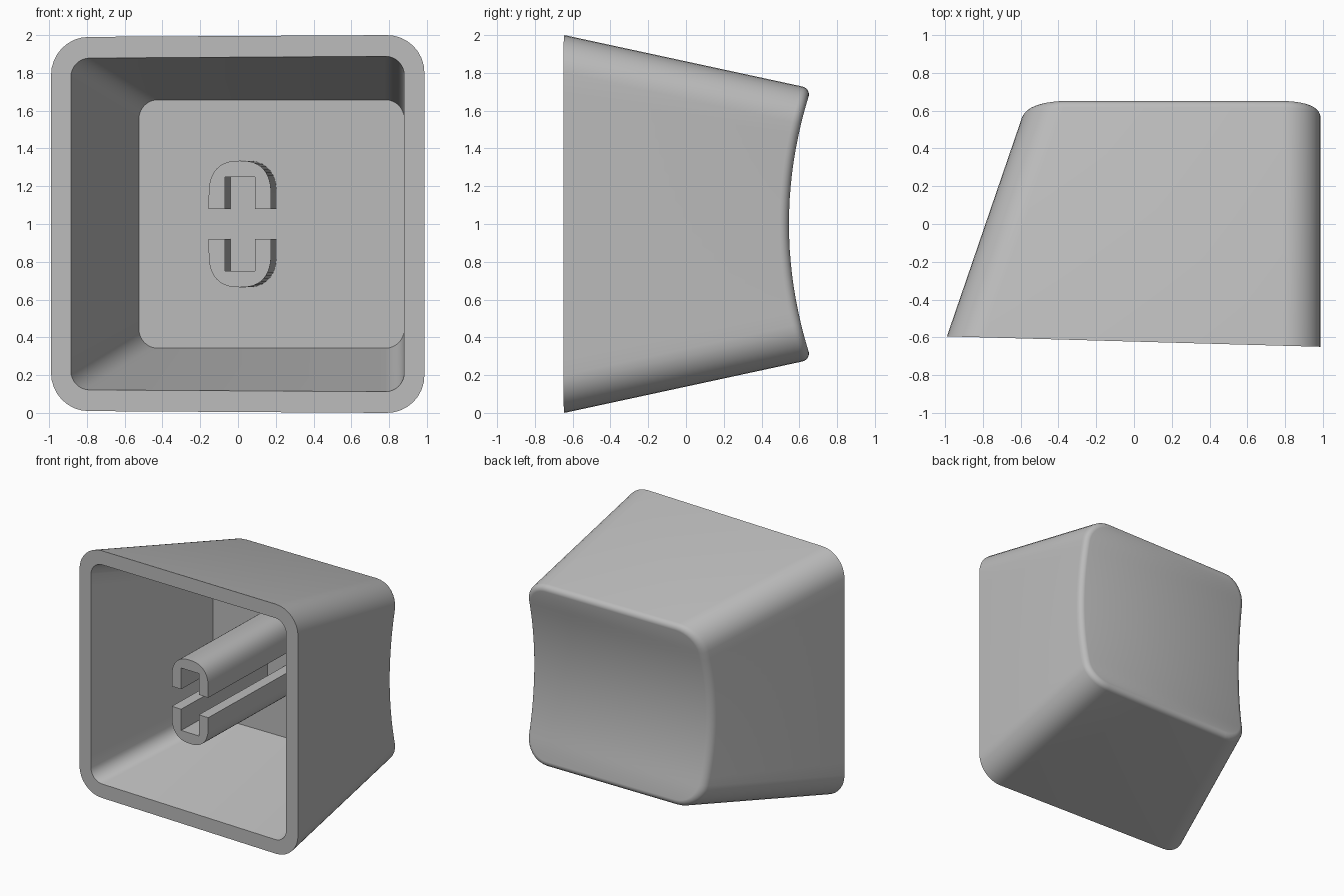
import bpy, bmesh
from math import cos, sin, pi, radians

if "Cube" in bpy.data.objects:
    bpy.data.objects.remove(bpy.data.objects["Cube"])

# Material
grey = bpy.data.materials.new("plain grey plastic")
grey.use_nodes = True
COLOUR = (0.5, 0.5, 0.5, 1)
grey.diffuse_color = COLOUR
grey.node_tree.nodes["Principled BSDF"].inputs["Base Color"].default_value = COLOUR

TILT = 0.028          # slope of the open rim, also the lean of the stem
CORNER, SIDE = 8, 16  # steps round a corner and up a side

# Half outline, bottom to top: angle in the corner arc, position along the side
HALF = [(-pi / 2 + pi / 2 * i / CORNER, -1) for i in range(CORNER + 1)]
HALF += [(0, -1 + 2 * i / SIDE) for i in range(1, SIDE)]
HALF += [(pi / 2 * i / CORNER, 1) for i in range(CORNER + 1)]


def rim_y(x, z):
    return -0.622 - TILT * x


def dish_y(x, z):
    return 0.545 + (z - 1) ** 2 / 4.38


def floor_y(x, z):
    return 0.43


def outer(y):
    """Left edge, right edge, half height and corner radius of the outside."""
    return -0.99 + 0.343 * (y + 0.595), 0.987, 1 - 0.216 * (y + 0.644), 0.2


def inner(y):
    return -0.885 + 0.351 * (y + 0.597), 0.88, 0.888 - 0.2144 * (y + 0.645), 0.1


def ring(bm, section, surface, inset=0.0, drop=0.0):
    """Rounded outline where the tapered walls meet a surface."""
    verts = []
    sides = [(1, a, s) for a, s in HALF] + [(-1, a, s) for a, s in reversed(HALF)]
    for side, a, s in sides:
        y = 0.0
        for _ in range(8):
            left, right, hz, r = section(y)
            hw, hz, r = (right - left) / 2 - inset, hz - inset, r - inset
            x = (left + right) / 2 + side * (hw - r + r * cos(a))
            z = 1 + s * (hz - r) + r * sin(a)
            y = surface(x, z) - drop
        verts.append(bm.verts.new((x, y, z)))
    return verts


def bridge(bm, a, b):
    n = len(a)
    for i in range(n):
        j = (i + 1) % n
        bm.faces.new((a[i], a[j], b[j], b[i]))


def cap(bm, loop):
    """Fill an outline with level strips from side to side."""
    n = len(loop)
    for i in range(n // 2 - 1):
        bm.faces.new((loop[i], loop[i + 1], loop[n - 2 - i], loop[n - 1 - i]))


def finish(bm, name):
    bmesh.ops.recalc_face_normals(bm, faces=bm.faces)
    mesh = bpy.data.meshes.new(name)
    bm.to_mesh(mesh)
    bm.free()
    mesh.materials.append(grey)
    obj = bpy.data.objects.new(name, mesh)
    bpy.context.collection.objects.link(obj)
    bpy.ops.object.select_all(action="DESELECT")
    obj.select_set(True)
    bpy.context.view_layer.objects.active = obj
    bpy.ops.object.shade_smooth_by_angle(angle=radians(25))
    return obj


# Hollow cap: inner floor, inner walls, rim, outer walls, rounded lip, dish
bm = bmesh.new()
LIP = 0.05
loops = [ring(bm, inner, floor_y), ring(bm, inner, rim_y), ring(bm, outer, rim_y)]
for i in range(6):
    t = radians(80) * i / 5
    loops.append(ring(bm, outer, dish_y, LIP * (1 - cos(t)),
                      LIP * (sin(radians(80)) - sin(t))))
for a, b in zip(loops, loops[1:]):
    bridge(bm, a, b)
cap(bm, loops[0])
cap(bm, loops[-1])
finish(bm, "cap_shell")


# Stem: two facing arches running from the rim plane to the inner floor
def stem_arch(name, flip):
    middle, half, gap = 0.01, 0.165, 0.08
    power = 2 / 2.5
    outline = [(-gap, 0.08), (-gap, 0.25), (gap, 0.25), (gap, 0.08), (half, 0.08)]
    for i in range(25):
        t = pi * i / 24
        c = cos(t)
        x = half * abs(c) ** power * (1 if c > 0 else -1)
        outline.append((x, 0.15 + 0.185 * max(sin(t), 0) ** power))
    outline.append((-half, 0.08))
    bm = bmesh.new()
    front, back = [], []
    for x, z in outline:
        x += middle
        y = rim_y(x, z)
        front.append(bm.verts.new((x, y, 1 + flip * z)))
        back.append(bm.verts.new((x + TILT * (0.44 - y), 0.44, 1 + flip * z)))
    bm.faces.new(front)
    bm.faces.new(back)
    bridge(bm, front, back)
    finish(bm, name)


stem_arch("upper_stem", 1)
stem_arch("lower_stem", -1)
